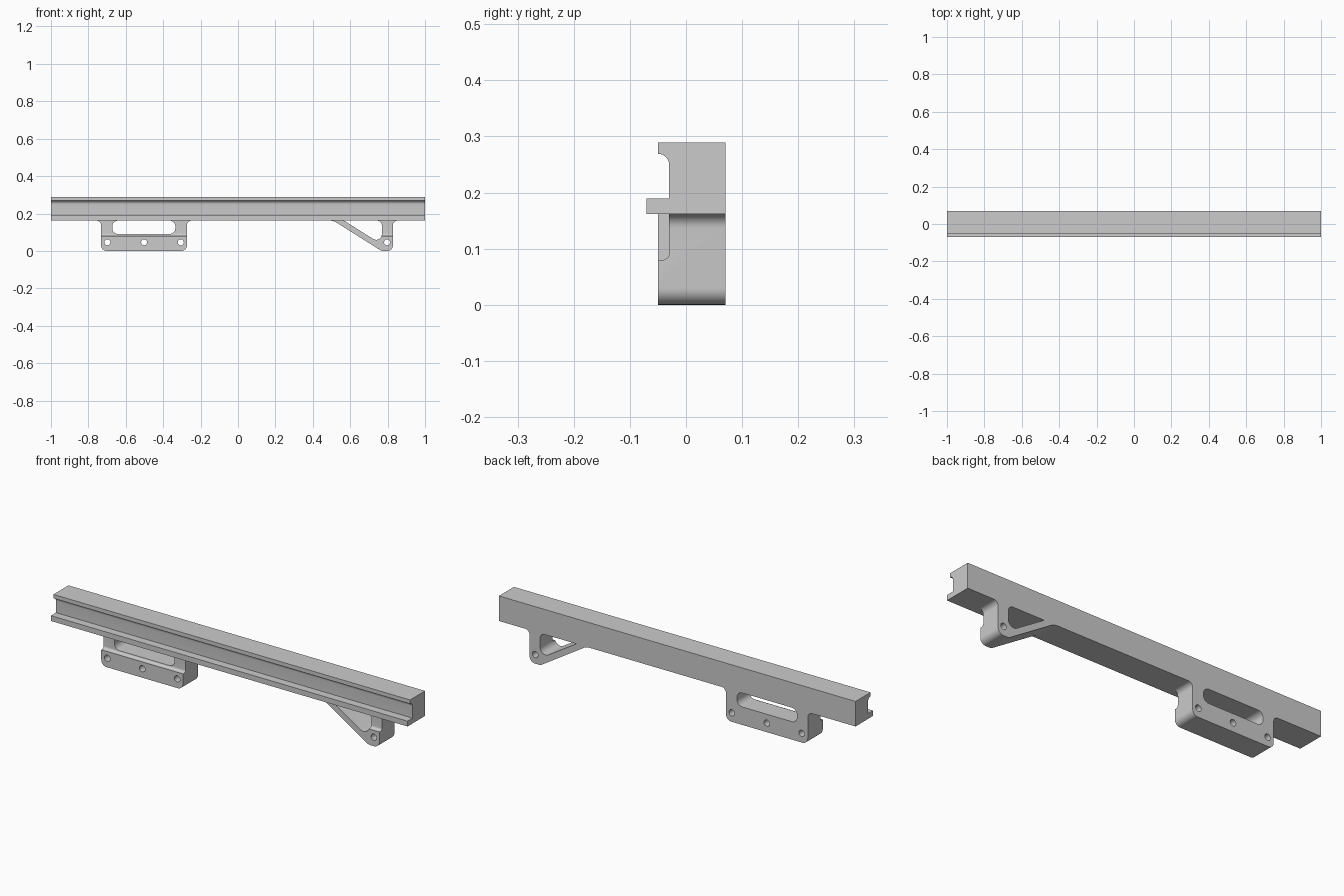
import bpy, bmesh, math
from mathutils import Vector

cube = bpy.data.objects.get("Cube")
if cube:
    bpy.data.objects.remove(cube, do_unlink=True)

grey = bpy.data.materials.new("satin grey")
grey.use_nodes = True
colour = (0.6, 0.6, 0.6, 1)
grey.diffuse_color = colour
grey.node_tree.nodes["Principled BSDF"].inputs["Base Color"].default_value = colour

UNDERSIDE = 0.162
BACK = 0.07


def rounded(corners, steps=8):
    """Turn (u, v, radius) corners into an outline with filleted corners."""
    out = []
    for i, corner in enumerate(corners):
        p = Vector(corner[:2])
        r = corner[2] if len(corner) > 2 else 0
        if not r:
            new = [p]
        else:
            a = (Vector(corners[i - 1][:2]) - p).normalized()
            b = (Vector(corners[(i + 1) % len(corners)][:2]) - p).normalized()
            half = a.angle(b) / 2
            centre = p + (a + b).normalized() * r / math.sin(half)
            reach = r / math.tan(half)
            start, end = p + a * reach - centre, p + b * reach - centre
            turn = start.angle(end)
            new = [centre + (start * math.sin((1 - k / steps) * turn)
                             + end * math.sin(k / steps * turn)) / math.sin(turn)
                   for k in range(steps + 1)]
        for q in new:
            if not out or (q - out[-1]).length > 1e-4:
                out.append(q)
    return out


def prism(name, outline, axis, low, high):
    """Extrude an outline along x (outline in y, z) or y (outline in x, z)."""
    def place(p, d):
        return (d, p.x, p.y) if axis == "x" else (p.x, d, p.y)
    bm = bmesh.new()
    near = [bm.verts.new(place(p, low)) for p in outline]
    far = [bm.verts.new(place(p, high)) for p in outline]
    bm.faces.new(near[::-1])
    bm.faces.new(far)
    for i in range(len(near)):
        bm.faces.new((near[i - 1], near[i], far[i], far[i - 1]))
    # Make every face point outward
    bm.normal_update()
    if bm.calc_volume(signed=True) < 0:
        bmesh.ops.reverse_faces(bm, faces=bm.faces[:])
    mesh = bpy.data.meshes.new(name)
    bm.to_mesh(mesh)
    bm.free()
    mesh.materials.append(grey)
    obj = bpy.data.objects.new(name, mesh)
    bpy.context.collection.objects.link(obj)
    return obj


def activate(obj):
    bpy.ops.object.select_all(action="DESELECT")
    obj.select_set(True)
    bpy.context.view_layer.objects.active = obj


def cut(obj, cutter):
    cutter.hide_render = True
    activate(obj)
    mod = obj.modifiers.new("cut", "BOOLEAN")
    mod.operation, mod.solver, mod.object = "DIFFERENCE", "EXACT", cutter
    bpy.ops.object.modifier_apply(modifier=mod.name)
    bpy.data.objects.remove(cutter, do_unlink=True)


def finish(obj):
    activate(obj)
    bpy.ops.object.shade_smooth_by_angle(angle=math.radians(30))


def bracket(name, corners, hole_xs):
    obj = prism(name, rounded(corners), "y", -0.05, BACK)
    # Recess above the front ledge
    ledge = rounded([(-0.1, 0.08), (-0.03, 0.08, 0.012), (-0.03, 0.3), (-0.1, 0.3)])
    cut(obj, prism("ledge_cutter", ledge, "x", -1, 1))
    # Bolt holes
    for x in hole_xs:
        ring = [Vector((x + 0.016 * math.cos(t * math.tau / 32),
                        0.046 + 0.016 * math.sin(t * math.tau / 32))) for t in range(32)]
        cut(obj, prism("hole_cutter", ring, "y", -0.2, 0.2))
    finish(obj)


# Long rail with a front groove and a projecting lower lip
finish(prism("rail", rounded([
    (BACK, UNDERSIDE), (BACK, 0.289), (-0.05, 0.289), (-0.05, 0.269),
    (-0.03, 0.269, 0.0199), (-0.03, 0.189), (-0.07, 0.189), (-0.07, UNDERSIDE),
]), "x", -1, 1))

# Wide bracket around a rounded slot, flared into the rail
T = UNDERSIDE
bracket("slotted_bracket", [
    (-0.757, T), (-0.732, T, 0.025), (-0.732, 0, 0.03),
    (-0.273, 0, 0.03), (-0.273, T, 0.025), (-0.248, T),
    (-0.365, T), (-0.335, T, 0.03), (-0.335, 0.091, 0.03),
    (-0.672, 0.091, 0.03), (-0.672, T, 0.03), (-0.642, T),
], (-0.698, -0.502, -0.306))

# Triangular bracket with a diagonal brace
bracket("triangular_bracket", [
    (0.489, T), (0.51, T, 0.07), (0.767, 0, 0.04),
    (0.828, 0, 0.03), (0.828, T, 0.025), (0.853, T),
    (0.744, T), (0.769, T, 0.025), (0.769, 0.035, 0.03), (0.567, T),
], (0.797,))
